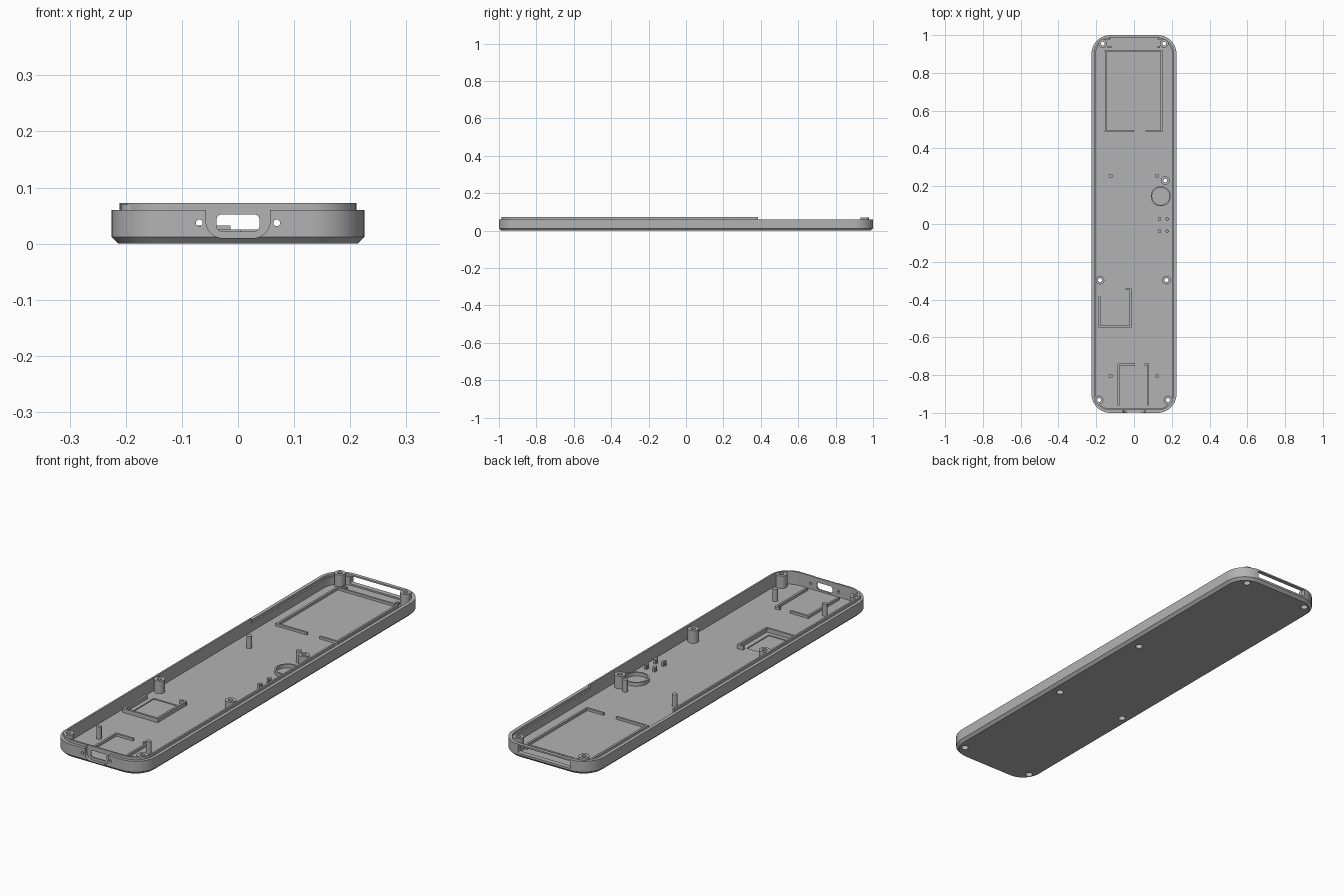
import bpy, bmesh
from math import sin, cos, pi, radians

if "Cube" in bpy.data.objects:
    bpy.data.objects.remove(bpy.data.objects["Cube"])

HX, HY, RAD = 0.225, 1.0, 0.1      # outer half sizes and corner radius
FLOOR, RIM, TOP = 0.014, 0.06, 0.072

grey = bpy.data.materials.new("plain grey")
grey.use_nodes = True
colour = (0.45, 0.45, 0.45, 1)
grey.diffuse_color = colour
grey.node_tree.nodes["Principled BSDF"].inputs["Base Color"].default_value = colour


def finish(name, bm):
    bmesh.ops.recalc_face_normals(bm, faces=bm.faces)
    mesh = bpy.data.meshes.new(name)
    bm.to_mesh(mesh)
    bm.free()
    mesh.materials.append(grey)
    ob = bpy.data.objects.new(name, mesh)
    bpy.context.collection.objects.link(ob)
    return ob


def rounded(hx, hy, r, cx=0, cy=0, n=10):
    pts = []
    for k, (sx, sy) in enumerate([(1, 1), (-1, 1), (-1, -1), (1, -1)]):
        for i in range(n + 1):
            a = (k + i / n) * pi / 2
            pts.append((cx + sx * (hx - r) + r * cos(a), cy + sy * (hy - r) + r * sin(a)))
    return pts


def inset_outline(d):
    return rounded(HX - d, HY - d, RAD - d)


def circle(x, y, r, n=24):
    return [(x + r * cos(2 * pi * i / n), y + r * sin(2 * pi * i / n)) for i in range(n)]


def stack(name, layers, along_y=False, closed=False):
    """Bridge outlines given as (points, level); cap the ends or close into a ring."""
    bm = bmesh.new()
    loops = [[bm.verts.new((a, lv, b) if along_y else (a, b, lv)) for a, b in pts]
             for pts, lv in layers]
    pairs = list(zip(loops, loops[1:]))
    if closed:
        pairs.append((loops[-1], loops[0]))
    else:
        bm.faces.new(loops[0])
        bm.faces.new(loops[-1])
    for lo, hi in pairs:
        for i in range(len(lo)):
            j = (i + 1) % len(lo)
            bm.faces.new((lo[i], lo[j], hi[j], hi[i]))
    return finish(name, bm)


def prism(name, pts, lo, hi, along_y=False):
    return stack(name, [(pts, lo), (pts, hi)], along_y)


def boxes(name, rects, top, bottom=FLOOR - 0.004):
    """Low ribs on the floor, each given as x0, x1, y0, y1."""
    bm = bmesh.new()
    for x0, x1, y0, y1 in rects:
        made = bmesh.ops.create_cube(bm, size=1)["verts"]
        for v in made:
            v.co = (x1 if v.co.x > 0 else x0, y1 if v.co.y > 0 else y0,
                    top if v.co.z > 0 else bottom)
    return finish(name, bm)


def cut(target, cutter):
    mod = target.modifiers.new("cut", "BOOLEAN")
    mod.operation, mod.solver, mod.object = "DIFFERENCE", "EXACT", cutter
    bpy.context.view_layer.objects.active = target
    bpy.ops.object.modifier_apply(modifier=mod.name)
    bpy.data.objects.remove(cutter)


# Tray: chamfered base, wall, stepped lip and cavity floor
tray = stack("tray_shell", [
    (inset_outline(0.012), 0), (inset_outline(0), 0.012), (inset_outline(0), RIM),
    (inset_outline(0.014), RIM), (inset_outline(0.014), TOP),
    (inset_outline(0.022), TOP), (inset_outline(0.022), FLOOR)])

# Lip removed at the back, leaving a shallow rebate
back = [p for p in inset_outline(0.0155) if p[1] > 0.4]
w = HX - 0.0155
cut(tray, prism("rebate_cutter", back + [(-w, 0.385), (w, 0.385)], 0.05, 0.1))
cut(tray, boxes("lip_cutter", [(-0.3, 0.3, 0.385, 1.1)], 0.1, RIM - 0.0002))

# Port recess, port opening, small side holes and the back slot
cut(tray, prism("recess_cutter", rounded(0.057, 0.05, 0.03, 0, 0.06), -1.1, -0.984, True))
cut(tray, prism("port_cutter", rounded(0.038, 0.015, 0.009, 0, 0.037), -1.1, -0.95, True))
for s in (-1, 1):
    cut(tray, prism("pinhole_cutter", circle(s * 0.069, 0.037, 0.006, 16), -1.1, -0.95, True))
cut(tray, prism("slot_cutter", rounded(0.13, 0.016, 0.004, 0, 0.037), 0.95, 1.1, True))

# Shallow pocket in the floor
cut(tray, boxes("pocket_cutter", [(-0.16, -0.045, -0.52, -0.365)], 0.03, FLOOR - 0.004))

# Screw standoffs with counterbores through the floor
for i, (x, y) in enumerate([(-0.165, 0.955), (0.16, 0.955), (0.165, 0.23), (-0.18, -0.297),
                            (0.172, -0.297), (-0.185, -0.932), (0.18, -0.932)]):
    cut(tray, prism("screw_cutter", circle(x, y, 0.0155), -0.05, FLOOR + 0.01))
    rings = [(0.023, 0.008), (0.023, 0.07), (0.01, 0.07), (0.01, 0.04),
             (0.0155, 0.04), (0.0155, 0.008)]
    stack(f"standoff_{i + 1}", [(circle(x, y, r), z) for r, z in rings], closed=True)

# Locating pins
for x in (-0.123, 0.122):
    for y in (0.255, -0.805):
        prism(f"pin_{'left' if x > 0 else 'right'}_{'back' if y > 0 else 'front'}",
              circle(x, y, 0.011, 20), FLOOR - 0.004, 0.068)

# Round holder ring
stack("round_holder", [(circle(0.142, 0.147, r, 40), z) for r, z in
                       [(0.053, 0.01), (0.053, 0.03), (0.046, 0.03), (0.046, 0.01)]], closed=True)

T = 0.009  # rib thickness


def hrib(x0, x1, y):
    return (x0, x1, y - T / 2, y + T / 2)


def vrib(x, y0, y1):
    return (x - T / 2, x + T / 2, y0, y1)


# Large back frame, with a gap in its front side
boxes("back_frame", [hrib(-0.155, 0.15, 0.917), vrib(-0.15, 0.487, 0.92), vrib(0.146, 0.487, 0.92),
                     hrib(-0.155, 0.0, 0.491), hrib(0.062, 0.15, 0.491)], 0.025)
boxes("slot_ribs", [hrib(-0.14, -0.118, 0.937), hrib(0.125, 0.138, 0.937)], 0.025)

# Frame around the floor pocket
boxes("pocket_frame", [vrib(-0.183, -0.543, -0.385), hrib(-0.187, -0.013, -0.543),
                       vrib(-0.018, -0.543, -0.342), hrib(-0.045, -0.013, -0.345)], 0.032)

# Frame behind the port
boxes("port_frame", [vrib(-0.082, -0.96, -0.742), vrib(0.075, -0.96, -0.742),
                     hrib(-0.086, 0.005, -0.744), hrib(0.055, 0.079, -0.744)], 0.025)

# Four small clips
clips = []
for x in (0.135, 0.176):
    for y in (0.027, -0.038):
        clips += [vrib(x, y - 0.01, y + 0.01), hrib(x - 0.008, x + 0.008, y)]
boxes("clips", clips, 0.034)

# Smooth the round walls, keep hard edges
bpy.ops.object.select_all(action="DESELECT")
for ob in bpy.context.collection.objects:
    if ob.type == "MESH":
        ob.select_set(True)
bpy.context.view_layer.objects.active = tray
bpy.ops.object.shade_smooth_by_angle(angle=radians(30))
